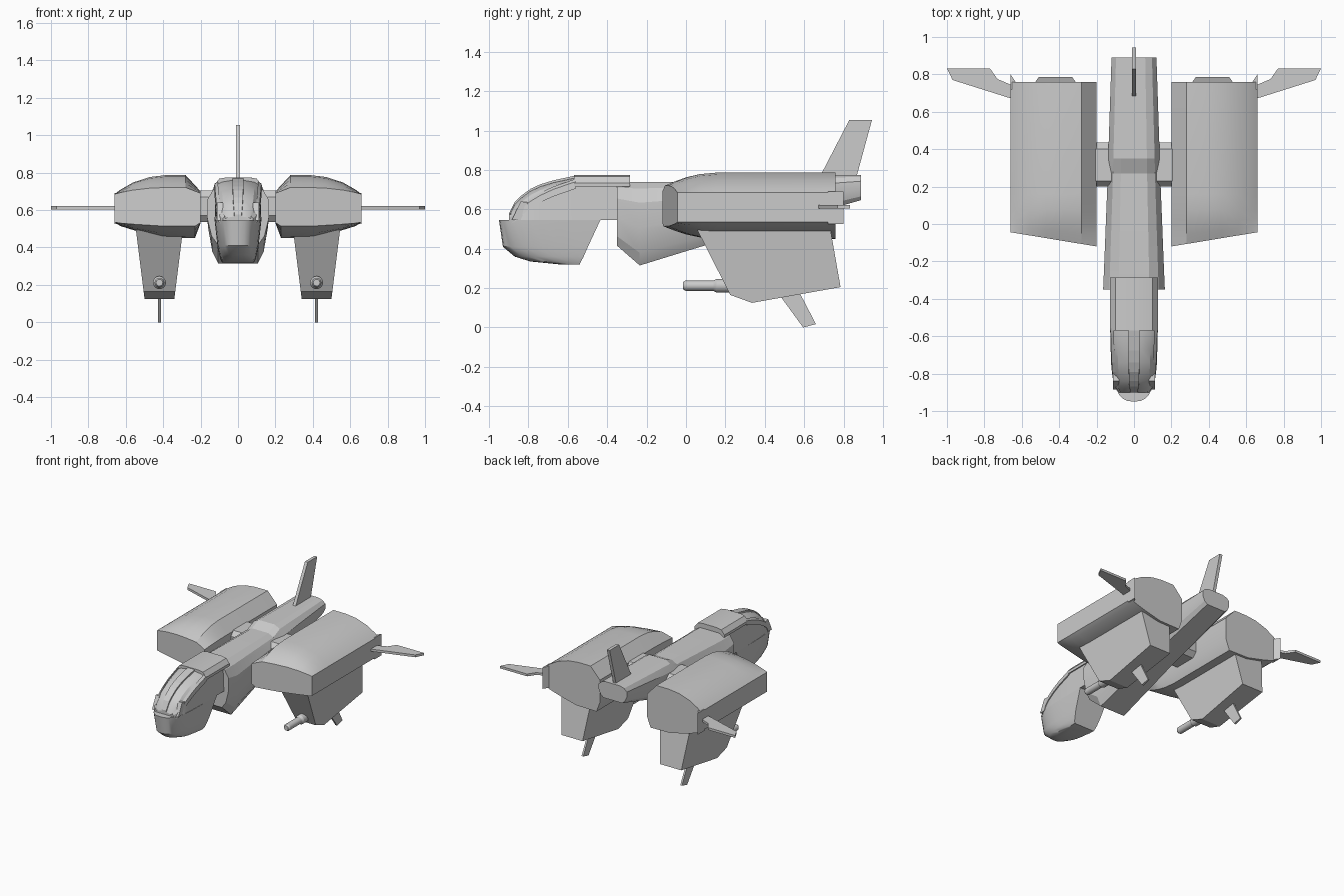
import bpy, bmesh, math
from mathutils import Matrix

if "Cube" in bpy.data.objects:
    bpy.data.objects.remove(bpy.data.objects["Cube"])


def make(name, verts, faces, mirror=False, smooth=None):
    me = bpy.data.meshes.new(name)
    me.from_pydata(verts, [], faces)
    bm = bmesh.new()
    bm.from_mesh(me)
    bmesh.ops.recalc_face_normals(bm, faces=bm.faces)
    bm.to_mesh(me)
    bm.free()
    ob = bpy.data.objects.new(name, me)
    bpy.context.collection.objects.link(ob)
    if mirror:
        ob.modifiers.new("Mirror", "MIRROR")
    if smooth:
        bpy.ops.object.select_all(action='DESELECT')
        ob.select_set(True)
        bpy.context.view_layer.objects.active = ob
        bpy.ops.object.shade_smooth_by_angle(angle=math.radians(smooth))
    return ob


def loft(name, rings, **kw):
    n, m = len(rings[0]), len(rings)
    faces = [(r * n + i, r * n + (i + 1) % n, (r + 1) * n + (i + 1) % n, (r + 1) * n + i)
             for r in range(m - 1) for i in range(n)]
    faces += [tuple(range(n)), tuple(range((m - 1) * n, m * n))]
    return make(name, [p for r in rings for p in r], faces, **kw)


def plate_x(name, yz, x0, x1, **kw):
    return loft(name, [[(x, y, z) for y, z in yz] for x in (x0, x1)], **kw)


def plate_z(name, xy, z0, z1, **kw):
    return loft(name, [[(x, y, z) for x, y in xy] for z in (z0, z1)], **kw)


def both(half):
    return half + [(-x, z) for x, z in reversed(half)]


# Fuselage: y, half width, top, bottom
rings = []
for y, w, t, b in [(-.35, .165, .735, .415), (-.235, .16, .74, .315), (.27, .14, .74, .47),
                   (.35, .138, .775, .492), (.89, .12, .775, .647)]:
    h = t - b
    half = [(.5 * w, t), (.8 * w, t - .08 * h), (w, t - .25 * h), (w, b + .45 * h),
            (.86 * w, b + .15 * h), (.66 * w, b)]
    rings.append([(x, y, z) for x, z in both(half)])
loft("fuselage", rings, smooth=20)

# Chin: stacked U-shaped plans
rings = []
for z, front, back, w in [(.32, -.64, -.54, .085), (.335, -.79, -.533, .093), (.36, -.87, -.52, .1),
                          (.41, -.93, -.498, .11), (.545, -.95, -.435, .125)]:
    arc = min(.3, (back - front) * .8)
    ring = [(w, back, z)]
    for i in range(17):
        a = math.pi * i / 16
        c = math.cos(a)
        ring.append((w * math.copysign(abs(c) ** .75, c), front + arc * (1 - math.sin(a) ** .75), z))
    rings.append(ring + [(-w, back, z)])
loft("nose_chin", rings, smooth=30)

# Cockpit: y, half width, sill height, top height
cock = [(-.29, .125, .735, .76), (-.56, .125, .735, .76), (-.675, .122, .695, .735),
        (-.74, .119, .665, .715), (-.79, .116, .635, .692), (-.84, .109, .595, .655),
        (-.87, .101, .567, .625), (-.9, .08, .55, .565)]
rings = []
for y, w, s, t in cock:
    half = [(.32 * w, t), (.72 * w, t - .35 * (t - s)), (.94 * w, s), (w, .545)]
    rings.append([(x, y, z) for x, z in both(half)])
loft("cockpit", rings, smooth=25)

# Cockpit hood and window frames
hood = both([(.06, .775), (.1, .768), (.127, .735), (.127, .715)])
loft("cockpit_hood", [[(x, y, z) for x, z in hood] for y in (-.285, -.57)], smooth=30)
rib = [[(x, y, z) for x, z in both([(.24 * w, t + .012), (.26 * w, t - .03)])]
       for y, w, s, t in cock[1:]]
loft("windshield_centre_frame", rib)
rib = [[(.86 * w, y, s - .03), (.86 * w, y, s + .02), (1.0 * w, y, s + .006), (1.02 * w, y, s - .03)]
       for y, w, s, t in cock[1:]]
loft("windshield_side_frame", rib, mirror=True)
plate_x("windshield_corner_post", [(-.885, .545), (-.84, .64), (-.8, .635), (-.84, .545)],
        .08, .112, mirror=True)

# Engine nacelles with a smaller, slanted front
section = [(.66, .535), (.66, .685), (.63, .708), (.56, .748), (.47, .777), (.385, .787),
           (.28, .787), (.2, .7), (.2, .53), (.23, .45), (.4, .453), (.55, .49), (.63, .515)]


def pinch(z, s):
    if z > .685:
        return .685 + (z - .685) * (.35 + .65 * s)
    if z < .535:
        return .535 + (z - .535) * (.25 + .75 * s)
    return z


rings = [[(x, y + (x - .2) * .165 * (1 - s), pinch(z, s)) for x, z in section]
         for y, s in [(-.12, 0), (-.06, .35), (0, .65), (.07, .88), (.16, 1), (.76, 1)]]
loft("engine_nacelle", rings, mirror=True, smooth=28)
plate_z("nacelle_rear_flare", [(.66, .72), (.66, .8), (.63, .755), (.63, .72)], .525, .69, mirror=True)

# Connecting spar between the nacelles
spar = [(.2, .57), (.23, .535), (.4, .535), (.435, .57), (.435, .67), (.4, .705), (.23, .705), (.2, .67)]
plate_x("nacelle_spar", spar, -.24, .24)

# Tapered weapon pods below the nacelles
pod = [(.03, .55), (.06, .49), (.225, .165), (.335, .125), (.785, .205), (.735, .49), (.725, .55)]
loft("lower_pod", [[(.42 + s * (.064 + .125 * z), y, z) for y, z in pod] for s in (-1, 1)], mirror=True)

# Guns: revolved profile of (y, radius)
rings = [[(.42 + r * math.cos(a), y, .212 + r * math.sin(a))
          for a in [2 * math.pi * i / 16 for i in range(16)]]
         for y, r in [(-.015, .018), (-.003, .026), (.14, .026), (.155, .035), (.26, .035)]]
loft("gun_barrel", rings, mirror=True, smooth=30)

# Fins and winglets
plate_x("lower_fin", [(.46, .185), (.595, .0), (.66, .017), (.57, .19)], .413, .427, mirror=True)
plate_x("tail_fin", [(.66, .74), (.69, .785), (.83, 1.055), (.945, 1.055), (.87, .78), (.865, .74)],
        -.012, .012)
plate_z("winglet", [(.63, .665), (.66, .672), (.97, .77), (1.0, .832), (.77, .832), (.73, .775),
                    (.66, .745), (.63, .74)], .604, .622, mirror=True)
